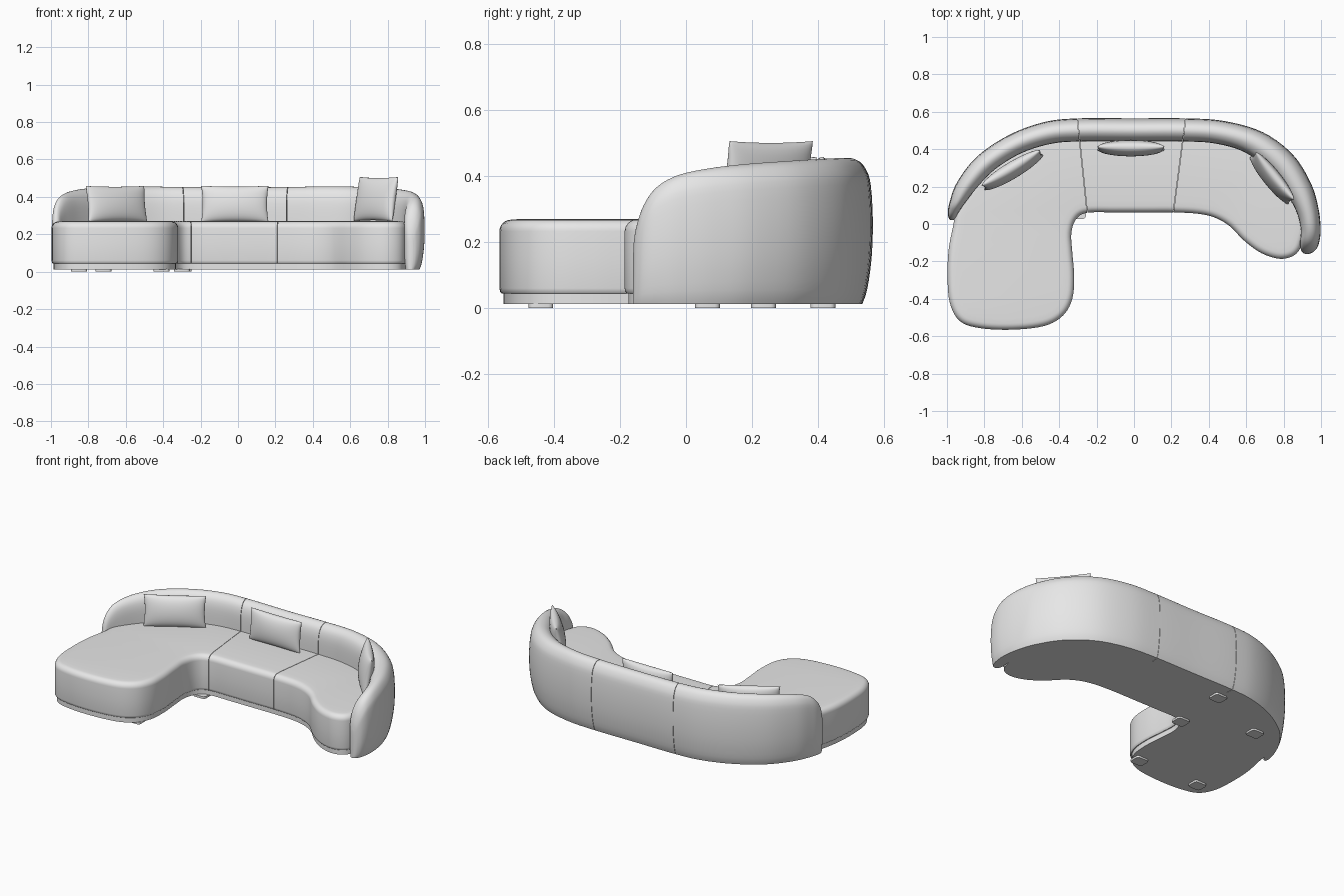
import bpy, bmesh, math
from mathutils import Vector, Matrix

if "Cube" in bpy.data.objects:
    bpy.data.objects.remove(bpy.data.objects["Cube"])

fabric = bpy.data.materials.new("light_grey_fabric")
fabric.diffuse_color = (0.8, 0.8, 0.8, 1)
fabric.use_nodes = True
fabric.node_tree.nodes["Principled BSDF"].inputs["Base Color"].default_value = fabric.diffuse_color


def spline(points, steps, closed=False):
    """Smooth curve through the points (any dimension)."""
    pts = [Vector(p) for p in points]
    n, out = len(pts), []
    for i in range(n if closed else n - 1):
        if closed:
            a, b, c, d = (pts[(i + k) % n] for k in (-1, 0, 1, 2))
        else:
            a, b, c, d = (pts[min(max(i + k, 0), n - 1)] for k in (-1, 0, 1, 2))
        for s in range(steps):
            t = s / steps
            out.append(0.5 * (2 * b + (c - a) * t + (2 * a - 5 * b + 4 * c - d) * t * t
                              + (3 * b - a - 3 * c + d) * t ** 3))
    if not closed:
        out.append(pts[-1])
    return out


def loft(rings):
    """Closed solid through a list of equal rings."""
    bm = bmesh.new()
    vs = [[bm.verts.new(p) for p in r] for r in rings]
    n = len(vs[0])
    for a, b in zip(vs, vs[1:]):
        for i in range(n):
            j = (i + 1) % n
            bm.faces.new((a[i], a[j], b[j], b[i]))
    bm.faces.new(vs[0][::-1])
    bm.faces.new(vs[-1])
    return bm


def finish(name, bm, angle=35):
    bmesh.ops.recalc_face_normals(bm, faces=bm.faces)
    me = bpy.data.meshes.new(name)
    bm.to_mesh(me)
    bm.free()
    me.materials.append(fabric)
    me.shade_smooth()
    me.set_sharp_from_angle(angle=math.radians(angle))
    ob = bpy.data.objects.new(name, me)
    bpy.context.collection.objects.link(ob)
    return ob


# Seams that divide both seat and backrest: point and direction towards +x
SEAMS = [(Vector((-0.25, 0.06, 0)), Vector((0.38, 0.04, 0)).normalized()),
         (Vector((0.21, 0.06, 0)), Vector((0.38, -0.05, 0)).normalized())]
GAP = 0.0012


def cut(bm, point, normal):
    """Remove everything on the normal side and close the hole."""
    bmesh.ops.bisect_plane(bm, geom=bm.verts[:] + bm.edges[:] + bm.faces[:],
                           plane_co=point - normal * GAP, plane_no=normal, clear_outer=True)
    bmesh.ops.holes_fill(bm, edges=[e for e in bm.edges if e.is_boundary], sides=0)


def split_in_three(name, bm):
    (p0, n0), (p1, n1) = SEAMS
    for side, cuts in (("left", [(p0, n0)]), ("middle", [(p0, -n0), (p1, n1)]),
                       ("right", [(p1, -n1)])):
        part = bm.copy()
        for p, n in cuts:
            cut(part, p, n)
        finish(f"{name}_{side}", part)
    bm.free()


# Seat outline, counter-clockwise, with the rear edge hidden in the backrest
outline = spline([(-0.965, 0.0), (-0.99, -0.13), (-0.997, -0.27), (-0.985, -0.42), (-0.93, -0.52),
                  (-0.82, -0.557), (-0.65, -0.565), (-0.48, -0.545), (-0.38, -0.49),
                  (-0.33, -0.4), (-0.32, -0.28), (-0.33, -0.15), (-0.335, -0.05),
                  (-0.31, 0.025), (-0.25, 0.06), (-0.1, 0.062), (0.06, 0.062), (0.21, 0.062),
                  (0.34, 0.055), (0.43, 0.035), (0.51, -0.01), (0.59, -0.09), (0.68, -0.155),
                  (0.78, -0.186), (0.86, -0.165), (0.9, -0.1), (0.92, 0.03), (0.87, 0.19),
                  (0.72, 0.37), (0.5, 0.47), (0.26, 0.5), (0, 0.5), (-0.29, 0.5),
                  (-0.55, 0.45), (-0.75, 0.34), (-0.89, 0.2), (-0.95, 0.09)], 5, closed=True)


def inset_ring(d, z):
    ring, n = [], len(outline)
    for i, p in enumerate(outline):
        t = (outline[(i + 1) % n] - outline[i - 1]).normalized()
        ring.append((p.x - t.y * d, p.y + t.x * d, z))
    return ring


# Seat with softly rounded upper edge, and recessed plinth
R = 0.035
seat_rings = [inset_ring(0.007, 0.044), inset_ring(0.002, 0.05), inset_ring(0, 0.06),
              inset_ring(0, 0.15)]
for k in range(7):
    a = math.radians(15 * k)
    seat_rings.append(inset_ring(R * (1 - math.cos(a)), 0.233 + R * math.sin(a)))
seat_rings.append(inset_ring(0.06, 0.27))
split_in_three("seat", loft(seat_rings))
finish("plinth", loft([inset_ring(0.012, z) for z in (0.012, 0.046)]))

# Backrest stations: outer x, outer y, inner x, inner y, height
stations = spline([(-0.983, 0.022, -0.962, 0.022, 0.23), (-0.992, 0.035, -0.953, 0.035, 0.3),
                   (-0.995, 0.065, -0.936, 0.065, 0.355), (-0.985, 0.12, -0.905, 0.11, 0.4),
                   (-0.945, 0.225, -0.835, 0.2, 0.43), (-0.84, 0.36, -0.74, 0.295, 0.446),
                   (-0.67, 0.475, -0.6, 0.38, 0.452), (-0.48, 0.545, -0.44, 0.43, 0.454),
                   (-0.295, 0.565, -0.28, 0.442, 0.452), (0, 0.565, 0, 0.442, 0.45),
                   (0.265, 0.565, 0.26, 0.442, 0.452), (0.48, 0.551, 0.44, 0.43, 0.455),
                   (0.69, 0.49, 0.6, 0.38, 0.453), (0.85, 0.37, 0.74, 0.27, 0.446),
                   (0.945, 0.22, 0.83, 0.14, 0.436), (0.985, 0.09, 0.875, 0.05, 0.423),
                   (0.998, -0.02, 0.892, -0.03, 0.402), (0.992, -0.09, 0.889, -0.09, 0.365),
                   (0.977, -0.13, 0.89, -0.128, 0.31), (0.955, -0.152, 0.9, -0.15, 0.245),
                   (0.935, -0.16, 0.912, -0.159, 0.19)], 5)
# Backrest section: share of thickness from inside to outside, share of height
section = spline([(0.08, 0), (0.02, 0.2), (0, 0.5), (0, 0.74), (0.05, 0.87), (0.18, 0.955),
                  (0.42, 1), (0.67, 0.985), (0.85, 0.92), (0.95, 0.82), (1, 0.58),
                  (0.97, 0.32), (0.86, 0.1), (0.74, 0)], 3)
rings = []
for ox, oy, ix, iy, h in stations:
    rings.append([(ix + (ox - ix) * s.x, iy + (oy - iy) * s.x, 0.012 + (h - 0.012) * s.y)
                  for s in section])
split_in_three("backrest", loft(rings))


# Scatter cushions: plump grids with pinched rims and pointed corners
def cushion(name, centre, width, height, thick, turn, lean):
    bm = bmesh.new()
    nu, nv = 24, 16
    for side in (-1, 1):
        grid = []
        for i in range(nu + 1):
            u = -math.cos(math.pi * i / nu)
            row = []
            for j in range(nv + 1):
                v = -math.cos(math.pi * j / nv)
                puff = (max(0, 1 - u * u) * max(0, 1 - v * v)) ** 0.42
                row.append(bm.verts.new((width / 2 * u * (0.955 + 0.045 * v * v),
                                         side * thick / 2 * puff,
                                         height / 2 * v * (0.955 + 0.045 * u * u))))
            grid.append(row)
        for a, b in zip(grid, grid[1:]):
            for j in range(nv):
                bm.faces.new((a[j], b[j], b[j + 1], a[j + 1]))
    bmesh.ops.remove_doubles(bm, verts=bm.verts, dist=1e-5)
    bm.transform(Matrix.Translation(centre) @ Matrix.Rotation(math.radians(turn), 4, 'Z')
                 @ Matrix.Rotation(math.radians(-lean), 4, 'X'))
    finish(name, bm, 75)


cushion("cushion_left", (-0.65, 0.288, 0.362), 0.365, 0.195, 0.085, 31, 9)
cushion("cushion_middle", (-0.017, 0.405, 0.362), 0.36, 0.195, 0.085, 0, 5)
cushion("cushion_right", (0.738, 0.245, 0.388), 0.325, 0.24, 0.085, -51, 10)

# Low square feet below the chaise
for k, (x, y) in enumerate([(-0.85, -0.44), (-0.41, -0.44), (-0.3, 0.065),
                            (-0.72, 0.235), (-0.29, 0.415)]):
    bm = bmesh.new()
    bmesh.ops.create_cube(bm, size=1, matrix=Matrix.Translation((x, y, 0.007))
                          @ Matrix.Diagonal((0.085, 0.075, 0.014, 1)))
    bmesh.ops.bevel(bm, geom=[e for e in bm.edges
                              if abs(e.verts[0].co.z - e.verts[1].co.z) > 0.01],
                    offset=0.015, segments=3, affect='EDGES', profile=0.5)
    finish(f"foot_{k + 1}", bm)
